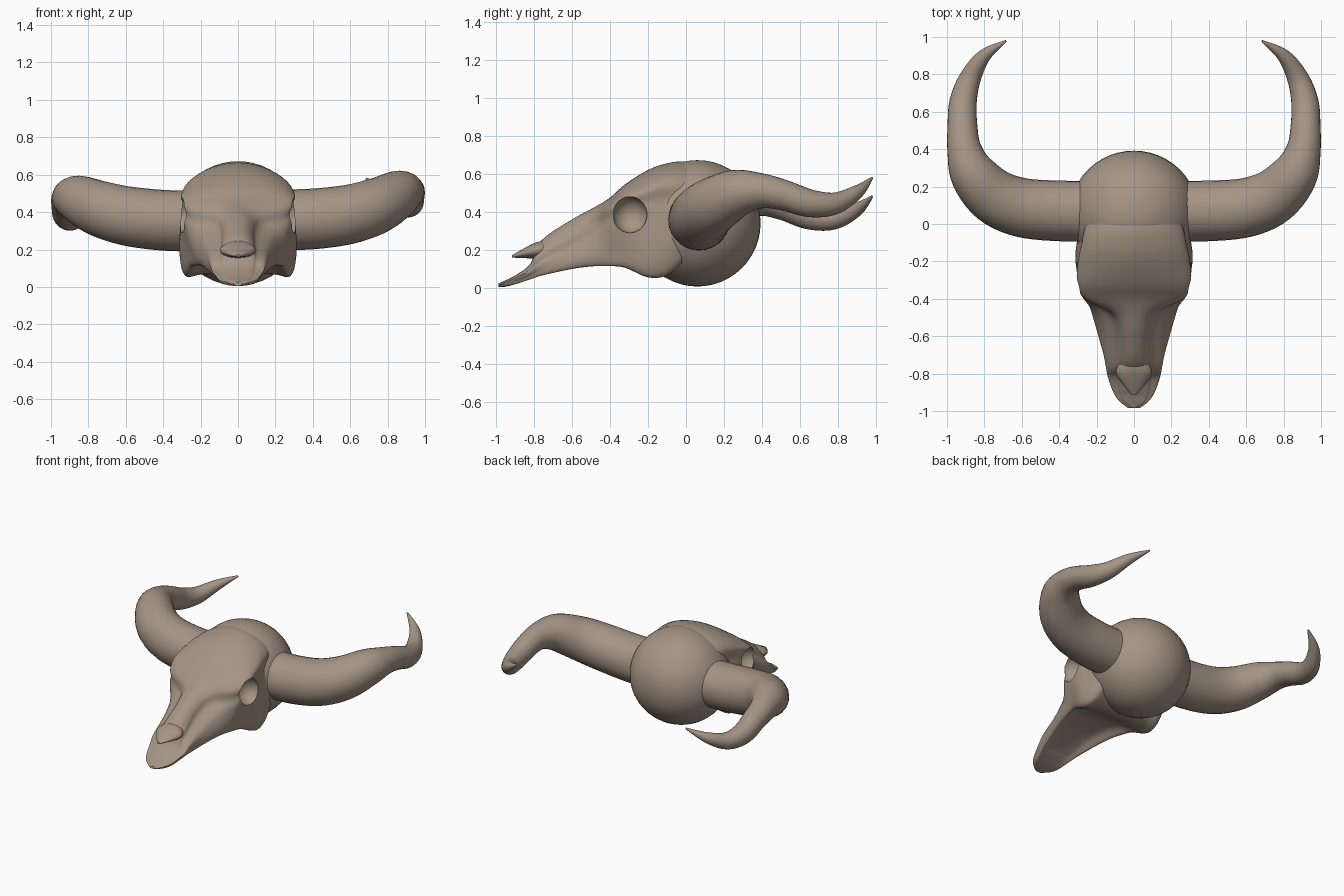
import bpy, bmesh
from math import sin, cos, pi
from mathutils import Vector

start_cube = bpy.data.objects.get("Cube")
if start_cube:
    bpy.data.objects.remove(start_cube, do_unlink=True)

bone = bpy.data.materials.new("aged bone")
bone.use_nodes = True
bone_colour = (0.375, 0.297, 0.235, 1)
bone.diffuse_color = bone_colour
bone.node_tree.nodes["Principled BSDF"].inputs["Base Color"].default_value = bone_colour


def smooth_path(points, steps, closed=False):
    """Pass a Catmull-Rom curve through tuples of any length."""
    count = len(points)
    spans = count if closed else count - 1
    pick = (lambda i: points[i % count]) if closed else (lambda i: points[max(0, min(count - 1, i))])
    result = []
    for i in range(spans):
        before, a, b, after = (pick(i + k) for k in (-1, 0, 1, 2))
        for step in range(steps):
            t = step / steps
            result.append(tuple(
                q + t * ((r - p) + t * ((2 * p - 5 * q + 4 * r - s) + t * (3 * (q - r) + s - p))) / 2
                for p, q, r, s in zip(before, a, b, after)))
    if not closed:
        result.append(tuple(points[-1]))
    return result


def shade(obj, angle=45):
    bpy.ops.object.select_all(action="DESELECT")
    obj.select_set(True)
    bpy.context.view_layer.objects.active = obj
    bpy.ops.object.shade_smooth_by_angle(angle=angle * pi / 180)


def finish(name, bm):
    """Turn a bmesh into a smooth shaded bone object."""
    bmesh.ops.recalc_face_normals(bm, faces=bm.faces)
    mesh = bpy.data.meshes.new(name)
    bm.to_mesh(mesh)
    bm.free()
    mesh.materials.append(bone)
    obj = bpy.data.objects.new(name, mesh)
    bpy.context.collection.objects.link(obj)
    shade(obj)
    return obj


def loft(name, rings):
    """Skin a row of closed rings and cap both ends."""
    bm = bmesh.new()
    loops = [[bm.verts.new(p) for p in ring] for ring in rings]
    for first, second in zip(loops, loops[1:]):
        for i in range(len(first)):
            bm.faces.new((first[i - 1], first[i], second[i], second[i - 1]))
    bm.faces.new(loops[0])
    bm.faces.new(loops[-1])
    return finish(name, bm)


def ellipsoid(name, centre, radii):
    bm = bmesh.new()
    bmesh.ops.create_uvsphere(bm, u_segments=48, v_segments=24, radius=1)
    for v in bm.verts:
        v.co = Vector(centre) + Vector(c * r for c, r in zip(v.co, radii))
    return finish(name, bm)


def face_ring(y, top, ridge, shelf, side, mid, rim, base, hollow):
    """Skull section: ridge, grooved cheek, jaw rim and hollow palate."""
    half = [(ridge * 0.6, top - (top - shelf) * 0.3),
            (ridge, shelf),
            (ridge + (side - ridge) * 0.25, (shelf + mid) / 2),
            (side, mid),
            (rim, base + (mid - base) * 0.4),
            (rim * 0.9, base),
            (rim * 0.6, base + hollow * 0.8)]
    outline = [(0, top)] + half + [(0, base + hollow)] + [(-x, z) for x, z in reversed(half)]
    return [(x, y, z) for x, z in smooth_path(outline, 5, closed=True)]


# Face: y, top, ridge half width, shelf height, side half width and height,
# rim half width, base, palate hollow
face_stations = [
    (-.985, .025, .01, .02, .03, .015, .02, .008, -.002),
    (-.95, .04, .05, .038, .075, .03, .07, .012, -.005),
    (-.9, .065, .07, .06, .11, .05, .1, .02, 0),
    (-.82, .125, .08, .11, .138, .09, .125, .045, .01),
    (-.76, .25, .085, .2, .148, .14, .145, .065, .02),
    (-.6, .36, .075, .315, .165, .22, .19, .1, .04),
    (-.48, .425, .11, .38, .2, .28, .225, .115, .045),
    (-.4, .475, .255, .425, .27, .31, .25, .115, .045),
    (-.32, .545, .295, .48, .305, .38, .28, .11, .03),
    (-.2, .62, .29, .525, .305, .38, .312, .062, .02),
    (-.1, .655, .27, .555, .295, .38, .305, .075, 0),
    (.0, .664, .245, .56, .29, .4, .28, .16, 0),
    (.14, .63, .16, .56, .26, .42, .2, .3, 0)]
face = loft("face", [face_ring(*s) for s in smooth_path(face_stations, 5)])

# Eye sockets, scooped out of the face
for sign in (-1, 1):
    scoop = ellipsoid("socket_scoop", (sign * 0.3, -0.295, 0.385), (0.09, 0.09, 0.095))
    scoop.hide_render = True
    cut = face.modifiers.new("socket", "BOOLEAN")
    cut.operation = "DIFFERENCE"
    cut.solver = "EXACT"
    cut.object = scoop
    bpy.ops.object.select_all(action="DESELECT")
    bpy.context.view_layer.objects.active = face
    face.select_set(True)
    bpy.ops.object.modifier_apply(modifier=cut.name)
    bpy.data.objects.remove(scoop, do_unlink=True)
shade(face)

# Round braincase behind the face
ellipsoid("braincase", (0, 0.06, 0.34), (0.342, 0.332, 0.332))

# Pointed nasal bone overhanging the jaw: y, half width, top, thickness
nasal_stations = [(-.915, .012, .172, .012), (-.87, .05, .198, .04), (-.8, .095, .235, .08),
                  (-.74, .08, .252, .1), (-.66, .05, .27, .08)]
loft("nasal_bone", [
    [(width * cos(a), y, top - thick / 2 + thick / 2 * sin(a))
     for a in (2 * pi * i / 24 for i in range(24))]
    for y, width, top, thick in smooth_path(nasal_stations, 5)])

# Horns: x, y, z, radius
horn_stations = [
    (.2, .07, .355, .162), (.4, .07, .36, .162), (.6, .088, .385, .158), (.75, .15, .43, .148),
    (.86, .27, .485, .125), (.907, .4, .49, .092), (.917, .52, .46, .08), (.914, .65, .413, .073),
    (.876, .78, .405, .058), (.8, .9, .46, .036), (.685, .978, .53, .006)]


def horn_rings(sign):
    """Round rings along the horn; the left horn curls a little higher."""
    path = smooth_path(horn_stations, 5)
    centres = [Vector((sign * x, y, z + 0.05 * sign * y)) for x, y, z, r in path]
    rings = []
    for i, (centre, station) in enumerate(zip(centres, path)):
        along = centres[min(i + 1, len(path) - 1)] - centres[max(i - 1, 0)]
        across = along.cross(Vector((0, 0, 1))).normalized()
        up = across.cross(along).normalized()
        rings.append([centre + station[3] * (across * cos(a) + up * sin(a))
                      for a in (2 * pi * k / 28 for k in range(28))])
    return rings


for side_name, sign in (("left", 1), ("right", -1)):
    loft(side_name + "_horn", horn_rings(sign))
